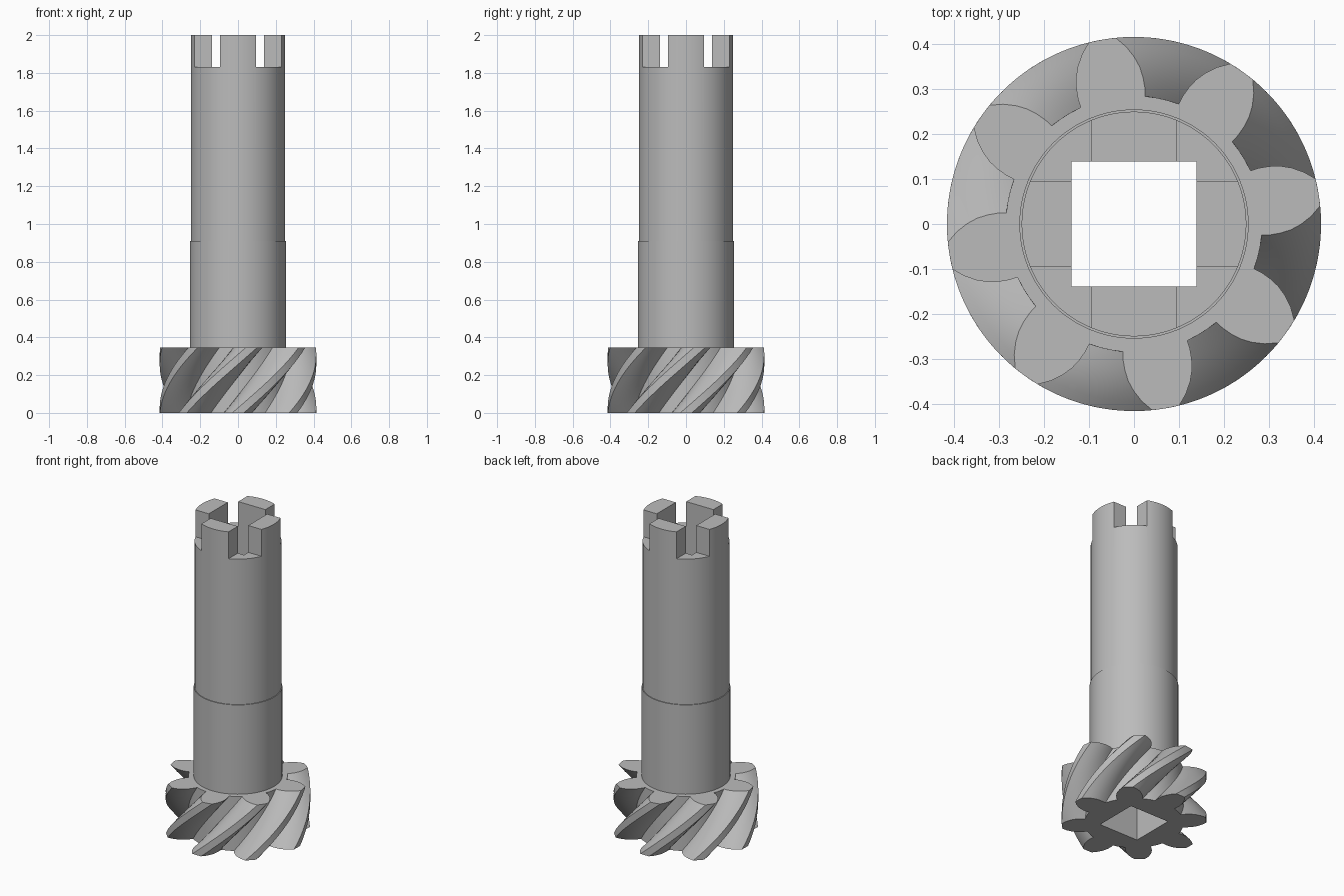
import bpy, bmesh
from math import cos, sin, radians, pi

cube = bpy.data.objects.get("Cube")
if cube:
    bpy.data.objects.remove(cube, do_unlink=True)

steel = bpy.data.materials.new("grey steel")
steel.use_nodes = True
GREY = (0.5, 0.5, 0.5, 1)
steel.diffuse_color = GREY
steel.node_tree.nodes["Principled BSDF"].inputs["Base Color"].default_value = GREY

GEAR_TOP, STEP, NOTCH, TOP = 0.345, 0.91, 1.83, 2.0
BORE, POST = 0.138, 0.095          # half widths of square bore and of end posts
TEETH, TWIST, PHASE = 8, 54.8, 0.0


def polar(r, deg):
    return r * cos(radians(deg)), r * sin(radians(deg))


def stack(name, layers):
    """Skin a list of (outline, z) layers and cap both ends."""
    bm = bmesh.new()
    rings = [[bm.verts.new((x, y, z)) for x, y in pts] for pts, z in layers]
    n = len(rings[0])
    for low, high in zip(rings, rings[1:]):
        for i in range(n):
            j = (i + 1) % n
            bm.faces.new((low[i], low[j], high[j], high[i]))
    bm.faces.new(rings[0][::-1])
    bm.faces.new(rings[-1])
    mesh = bpy.data.meshes.new(name)
    bm.to_mesh(mesh)
    bm.free()
    mesh.materials.append(steel)
    obj = bpy.data.objects.new(name, mesh)
    bpy.context.collection.objects.link(obj)
    return obj


def box(name, x0, x1, y0, y1, z0, z1):
    pts = [(x0, y0), (x1, y0), (x1, y1), (x0, y1)]
    return stack(name, [(pts, z0), (pts, z1)])


def select(obj):
    bpy.ops.object.select_all(action='DESELECT')
    obj.select_set(True)
    bpy.context.view_layer.objects.active = obj


def cut(obj, cutter):
    select(obj)
    mod = obj.modifiers.new("cut", 'BOOLEAN')
    mod.operation, mod.solver, mod.object = 'DIFFERENCE', 'EXACT', cutter
    bpy.ops.object.modifier_apply(modifier=mod.name)
    bpy.data.objects.remove(cutter, do_unlink=True)


# Helical gear: rounded tooth flank as (radius, half angle), root to tip
FLANK = [(0.284, 14.8), (0.302, 14.4), (0.326, 13.3), (0.348, 11.9),
         (0.37, 9.9), (0.393, 7.3), (0.4145, 4.2)]


def gear_outline(turn):
    pts = []
    for k in range(TEETH):
        mid = turn + k * 360 / TEETH
        pts += [polar(r, mid - a) for r, a in FLANK]
        pts += [polar(FLANK[-1][0], mid + a) for a in (-1.4, 1.4)]
        pts += [polar(r, mid + a) for r, a in reversed(FLANK)]
        root, edge = FLANK[0]
        gap = 360 / TEETH - 2 * edge
        pts += [polar(root, mid + edge + gap * t / 3) for t in (1, 2)]
    return pts


SLICES = 24
gear = stack("helical_gear", [(gear_outline(PHASE + TWIST * i / SLICES), GEAR_TOP * i / SLICES)
                              for i in range(SLICES + 1)])


# Stepped hollow shaft
def circle(r, n=96):
    return [polar(r, 360 * i / n) for i in range(n)]


shaft = stack("shaft", [(circle(0.254), GEAR_TOP), (circle(0.254), STEP),
                        (circle(0.249), STEP), (circle(0.249), TOP)])

# Square bore through both parts
for part in (gear, shaft):
    cut(part, box("bore_cutter", -BORE, BORE, -BORE, BORE, -0.1, TOP + 0.1))

# Corner notches leave four drive posts at the upper end
for sx in (-1, 1):
    for sy in (-1, 1):
        xs, ys = sorted((sx * POST, sx * 0.4)), sorted((sy * POST, sy * 0.4))
        cut(shaft, box("notch_cutter", *xs, *ys, NOTCH, TOP + 0.1))

for part in (gear, shaft):
    select(part)
    bpy.ops.object.shade_smooth_by_angle(angle=radians(25))
